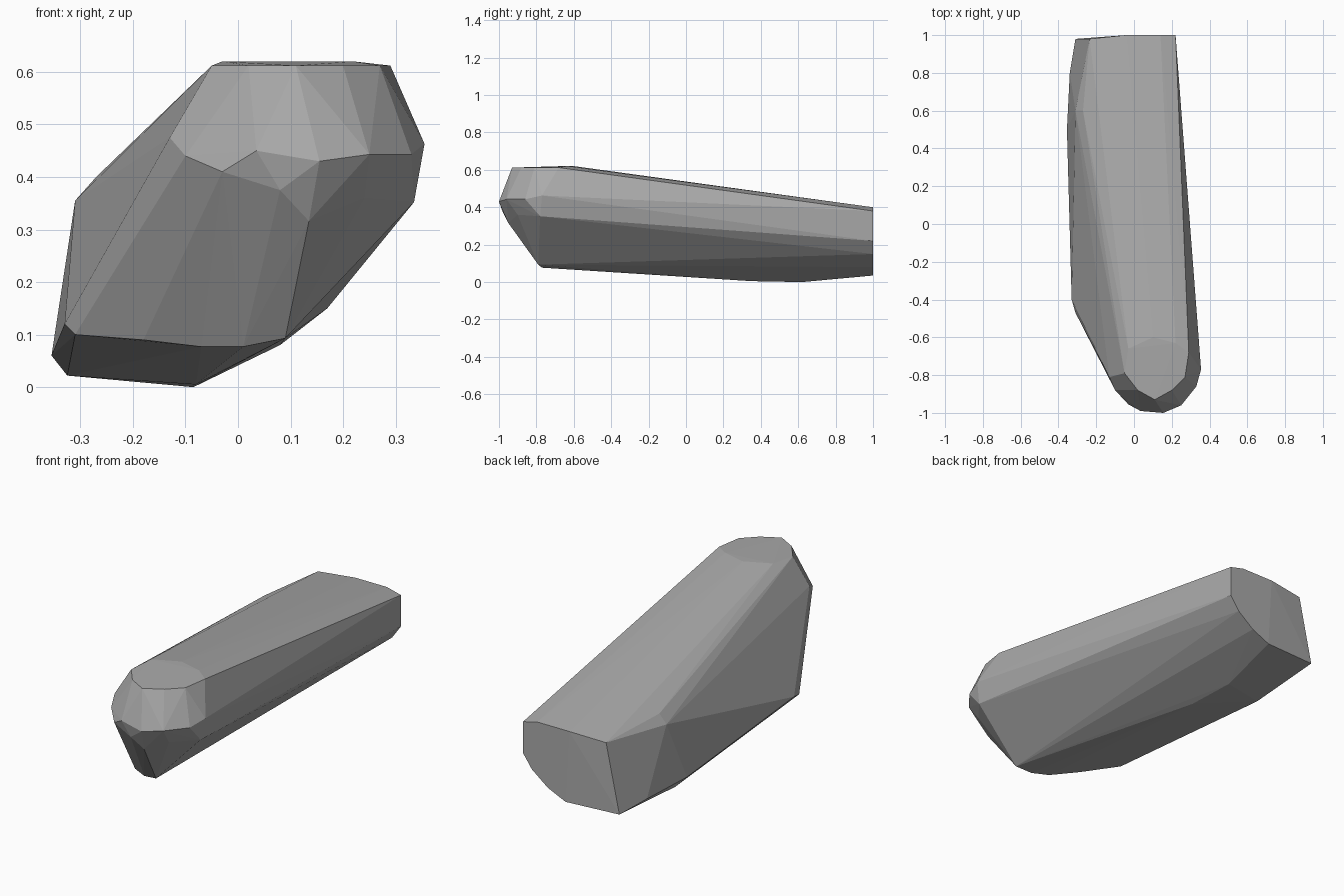
import bpy
import bmesh
from math import radians
from mathutils import Vector

# Remove the default cube only
default_cube = bpy.data.objects.get("Cube")
if default_cube:
    bpy.data.objects.remove(default_cube, do_unlink=True)


def flat_material(name, value):
    """Plain single-colour material shown in viewport and render."""
    material = bpy.data.materials.new(name)
    material.use_nodes = True
    colour = (value, value, value, 1)
    material.diffuse_color = colour
    material.node_tree.nodes["Principled BSDF"].inputs["Base Color"].default_value = colour
    return material


def level_profile(points, height):
    """Horizontal outline given as x, y pairs."""
    return [Vector((x, y, height)) for x, y in points]


def upright_profile(points, depth):
    """Vertical outline facing the back, given as x, z pairs."""
    return [Vector((x, depth, z)) for x, z in points]


def free_profile(points):
    """Outline that does not lie in one plane."""
    return [Vector(point) for point in points]


def hull_object(name, profiles, material):
    """Wrap a tight faceted skin around all the outlines."""
    bm = bmesh.new()
    for profile in profiles:
        for point in profile:
            bm.verts.new(point)
    result = bmesh.ops.convex_hull(bm, input=bm.verts[:], use_existing_faces=False)
    spare = {item for key in ("geom_interior", "geom_unused") for item in result[key]
             if isinstance(item, bmesh.types.BMVert)}
    bmesh.ops.delete(bm, geom=list(spare), context='VERTS')
    # Merge nearly flat neighbours into clean facets
    bmesh.ops.dissolve_limit(bm, angle_limit=radians(1), verts=bm.verts[:], edges=bm.edges[:])
    bmesh.ops.recalc_face_normals(bm, faces=bm.faces[:])
    mesh = bpy.data.meshes.new(name)
    bm.to_mesh(mesh)
    bm.free()
    mesh.materials.append(material)
    obj = bpy.data.objects.new(name, mesh)
    bpy.context.collection.objects.link(obj)
    return obj


# Flat crown over the nose
crown_front = level_profile([(-.05, -.79), (.02, -.88), (.11, -.93), (.2, -.88),
                             (.27, -.81), (.29, -.68)], .612)
crown_back = level_profile([(-.03, -.66), (.1, -.6), (.22, -.63)], .62)

# Widest line around the nose
nose_rim = free_profile([(-.13, -.81, .475), (-.1, -.88, .44), (-.03, -.955, .41),
                         (.035, -.99, .45), (.155, -1, .43), (.25, -.96, .443),
                         (.33, -.86, .443), (.355, -.77, .463)])

# Facets below the rim, running down to the chin
nose_under = free_profile([(.08, -.98, .375), (.135, -.95, .316),
                           (.24, -.9, .36), (.335, -.78, .352)])
chin = free_profile([(.09, -.79, .093), (.01, -.77, .077), (-.07, -.73, .077),
                     (-.18, -.63, .09), (-.31, -.47, .1), (-.33, -.4, .12)])

# Keel and the bulging right flank
keel = free_profile([(-.08, .35, .005), (-.085, .62, 0), (-.325, .55, .022)])
flank = free_profile([(-.355, .5, .06), (-.34, .8, .06), (-.31, .6, .355),
                      (-.27, .6, .4)])

# Upright tail cap with one slightly raked side
tail_cap = upright_profile([(-.04, .4), (.14, .4), (.22, .38), (.22, .22),
                            (.17, .15), (.08, .08), (-.02, .035)], 1)
tail_side = upright_profile([(-.235, .387), (-.31, .04)], .98)

grey = flat_material("mid grey", .4)
hull_object("faceted_body", [crown_front, crown_back, nose_rim, nose_under, chin,
                             keel, flank, tail_cap, tail_side], grey)
